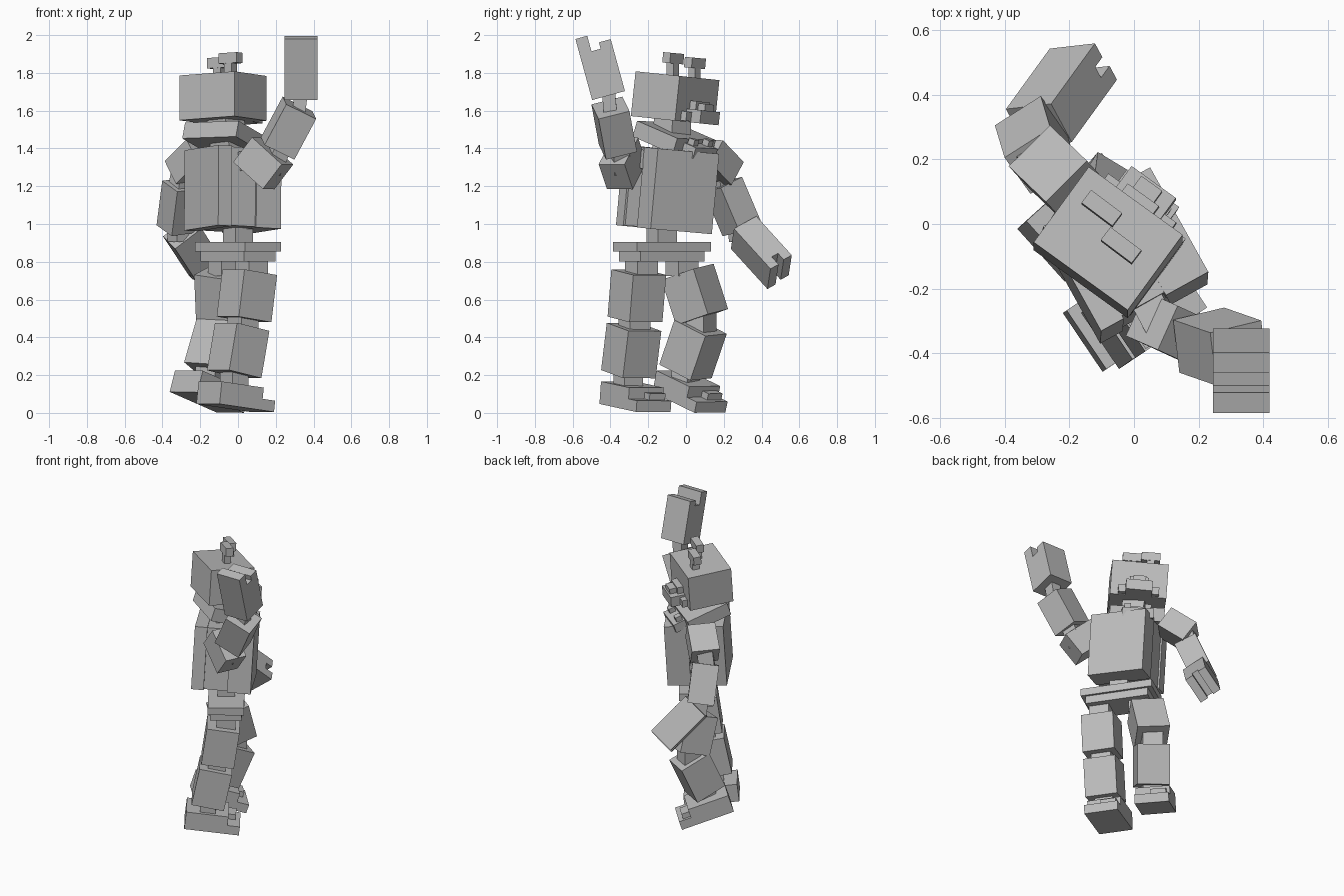
import bpy
from math import radians
from mathutils import Matrix, Vector

cube = bpy.data.objects.get("Cube")
if cube:
    bpy.data.objects.remove(cube, do_unlink=True)

GREY = (0.5, 0.5, 0.5, 1)
grey = bpy.data.materials.new("plain grey")
grey.use_nodes = True
grey.diffuse_color = GREY
grey.node_tree.nodes["Principled BSDF"].inputs["Base Color"].default_value = GREY


def frame(base, top, yaw):
    """Frame at base: z runs to top, x is forward, y is left. Also the length."""
    base, axis = Vector(base), Vector(top) - Vector(base)
    turn = Vector((0, 0, 1)).rotation_difference(axis).to_matrix().to_4x4()
    return Matrix.Translation(base) @ turn @ Matrix.Rotation(radians(yaw), 4, "Z"), axis.length


def block(name, mat, centre, size):
    """Box given by its centre and size inside a frame."""
    bpy.ops.mesh.primitive_cube_add(size=1)
    ob = bpy.context.object
    ob.name = name
    ob.data.materials.append(grey)
    ob.matrix_world = mat @ Matrix.Translation(centre) @ Matrix.Diagonal((*size, 1))
    return ob


def segment(name, base, top, yaw, depth, width):
    """Box running from base to top."""
    mat, length = frame(base, top, yaw)
    block(name, mat, (0, 0, length / 2), (depth, width, length))
    return mat


def hand(name, base, tip, yaw, depth, width, palm, fingers):
    """Palm block ending in two fingers, of the given reaches, side by side."""
    mat, _ = frame(base, tip, yaw)
    block(name, mat, (0, 0, palm / 2), (depth, width, palm))
    for side, reach in zip((-1, 1), fingers):
        block(name + "_finger", mat, (0, side * 0.32 * width, (reach + palm) / 2),
              (depth, 0.36 * width, reach - palm))


# Torso: front and back slabs on a slightly narrower core
torso, tall = frame((-0.029, -0.117, 0.97), (-0.026, -0.078, 1.395), 29)
block("torso_front", torso, (0.115, 0, tall / 2), (0.15, 0.372, tall))
block("torso_core", torso, (0, 0, tall / 2), (0.3, 0.35, tall * 0.98))
block("torso_back", torso, (-0.15, 0, tall / 2), (0.08, 0.372, tall))
segment("neck", (-0.04, -0.08, 1.36), (-0.07, -0.07, 1.58), 45, 0.14, 0.14)

# Head with stepped muzzle and nose
head = segment("head", (-0.08, -0.07, 1.548), (-0.08, -0.045, 1.785), 54, 0.29, 0.36)
block("muzzle", head, (0.19, 0, 0.035), (0.1, 0.17, 0.07))
block("nose", head, (0.195, 0, 0.085), (0.07, 0.08, 0.04))
block("muzzle_bridge", head, (0.16, 0, 0.09), (0.05, 0.12, 0.05))
for side in (-1, 1):
    block("cheek", head, (0.155, side * 0.1, 0.03), (0.05, 0.06, 0.05))

# Open jaw with its lower muzzle
jaw = segment("jaw", (-0.075, -0.075, 1.412), (-0.06, -0.05, 1.495), 54, 0.28, 0.35)
block("jaw_muzzle", jaw, (0.17, 0, 0.035), (0.1, 0.2, 0.06))
for side in (-1, 1):
    block("jaw_tooth", jaw, (0.17, side * 0.065, 0.08), (0.04, 0.04, 0.035))

# Ears on short stems
for name, x, y, z in (("left_ear", -0.1, 0.045, 1.825), ("right_ear", -0.04, -0.07, 1.85)):
    segment(name + "_stem", (x, y, 1.75), (x, y, z + 0.01), 53, 0.045, 0.05)
    segment(name, (x, y, z), (x, y + 0.005, z + 0.055), 53, 0.05, 0.12)

# Left arm, hanging and bent forward
segment("left_shoulder", (-0.295, 0.21, 1.27), (-0.18, 0.1, 1.385), 44, 0.18, 0.15)
segment("left_shoulder_joint", (-0.31, 0.2, 1.14), (-0.28, 0.19, 1.3), 34, 0.1, 0.1)
segment("left_elbow", (-0.31, 0.29, 0.91), (-0.315, 0.28, 1.03), 34, 0.09, 0.09)
segment("left_upper_arm", (-0.32, 0.295, 0.975), (-0.29, 0.195, 1.21), 34, 0.17, 0.15)
hand("left_forearm", (-0.295, 0.305, 0.955), (-0.15, 0.505, 0.735), 90, 0.177, 0.15, 0.26, (0.32, 0.31))

# Right arm, raised
segment("right_shoulder_joint", (0.0, -0.15, 1.32), (0.09, -0.32, 1.35), 34, 0.1, 0.1)
segment("right_upper_arm", (0.212, -0.372, 1.25), (0.055, -0.3, 1.393), -24, 0.17, 0.15)
segment("right_elbow", (0.17, -0.35, 1.28), (0.24, -0.36, 1.44), 20, 0.09, 0.09)
segment("right_forearm", (0.21, -0.36, 1.4), (0.325, -0.4, 1.615), 10, 0.18, 0.17)
segment("right_wrist", (0.32, -0.4, 1.58), (0.335, -0.41, 1.7), 0, 0.07, 0.07)
hand("right_hand", (0.333, -0.41, 1.68), (0.333, -0.495, 1.99), 0, 0.175, 0.18, 0.25, (0.335, 0.285))

# Pelvis
waist, _ = frame((0, -0.128, 0), (0, -0.128, 1), 34)
block("waist_post", waist, (0, 0, 0.93), (0.11, 0.12, 0.12))
block("pelvis", waist, (0, 0, 0.88), (0.23, 0.47, 0.05))
block("pelvis_lower", waist, (0, 0, 0.83), (0.2, 0.41, 0.055))
for side in (-1, 1):
    block("hip_joint", waist, (0, side * 0.13, 0.77), (0.12, 0.13, 0.09))

# Legs: thigh top and bottom, shin top and bottom
LEGS = {
    "right": ((0.062, -0.25, 0.745), (0.032, -0.27, 0.495),
              (0.022, -0.275, 0.455), (-0.02, -0.305, 0.205), 34),
    "left": ((-0.088, 0.008, 0.747), (-0.078, 0.085, 0.507),
             (-0.08, 0.077, 0.455), (-0.147, -0.003, 0.22), 58),
}
for side, (hip, knee, shin, ankle, yaw) in LEGS.items():
    segment(side + "_thigh", knee, hip, yaw, 0.21, 0.21)
    segment(side + "_shin", ankle, shin, yaw, 0.21, 0.21)
    middle, rise = (Vector(knee) + Vector(shin)) / 2, Vector((0, 0, 0.06))
    segment(side + "_knee", middle - rise, middle + rise, yaw, 0.11, 0.13)
    segment(side + "_ankle", Vector(ankle) - rise * 1.6, Vector(ankle) + rise / 2, yaw, 0.1, 0.12)

# Feet: heel block with a lower toe step, heels lifted
FEET = {
    "right": ((-0.015, -0.27, 0.026), (0.1, 0.07, 1), 34),
    "left": ((-0.165, 0.015, 0.056), (0.25, 0.21, 1), 42),
}
for side, (sole, up, yaw) in FEET.items():
    foot, _ = frame(sole, Vector(sole) + Vector(up), yaw)
    block(side + "_foot", foot, (-0.04, 0, 0.06), (0.27, 0.22, 0.12))
    block(side + "_toe", foot, (0.13, 0, 0.03), (0.09, 0.22, 0.06))
    block(side + "_toe_cap", foot, (0.115, 0.04, 0.075), (0.06, 0.1, 0.04))
